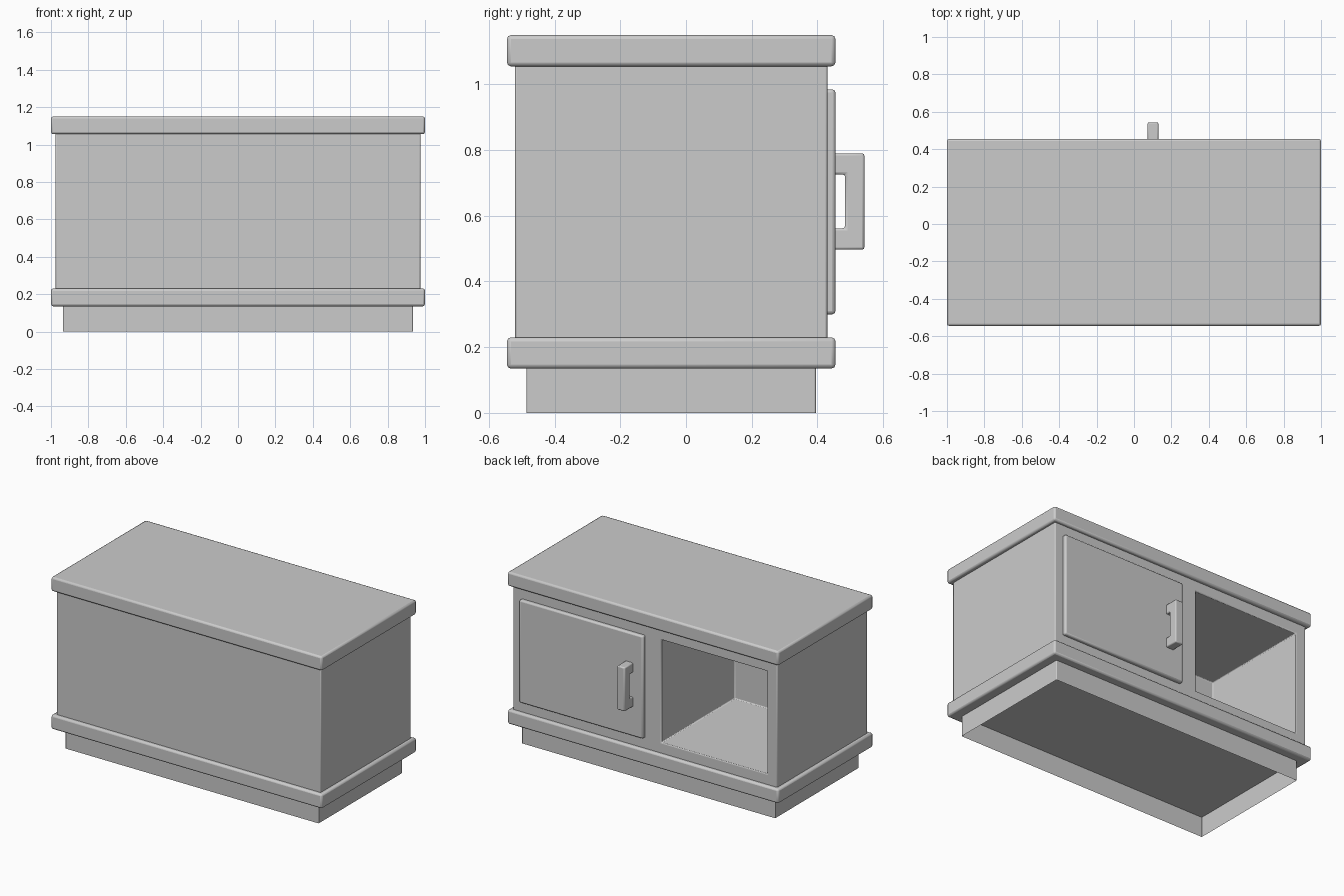
import bpy
import bmesh

cube = bpy.data.objects.get("Cube")
if cube:
    bpy.data.objects.remove(cube, do_unlink=True)


def add_object(name, bm):
    mesh = bpy.data.meshes.new(name)
    bmesh.ops.recalc_face_normals(bm, faces=bm.faces)
    bm.to_mesh(mesh)
    bm.free()
    obj = bpy.data.objects.new(name, mesh)
    bpy.context.collection.objects.link(obj)
    return obj


def activate(obj):
    bpy.ops.object.select_all(action="DESELECT")
    obj.select_set(True)
    bpy.context.view_layer.objects.active = obj


def soften(obj, width):
    bevel = obj.modifiers.new("Rounded edges", "BEVEL")
    bevel.width = width
    bevel.segments = 2
    bevel.limit_method = "ANGLE"
    activate(obj)
    bpy.ops.object.shade_smooth_by_angle()


def box(name, x, y, z, open_ends=False):
    """Box from (min, max) ranges, optionally without top and bottom."""
    bm = bmesh.new()
    bmesh.ops.create_cube(bm, size=1)
    for v in bm.verts:
        for i, (low, high) in enumerate((x, y, z)):
            v.co[i] = high if v.co[i] > 0 else low
    if open_ends:
        bm.normal_update()
        ends = [f for f in bm.faces if abs(f.normal.z) > 0.9]
        bmesh.ops.delete(bm, geom=ends, context="FACES_ONLY")
    return add_object(name, bm)


# Base skirt, hollow underneath
skirt = box("base_skirt", (-0.935, 0.935), (-0.485, 0.395), (0, 0.14), open_ends=True)
soften(skirt, 0.004)

# Overhanging bottom and top slabs
for name, z in (("bottom_slab", (0.135, 0.23)), ("top_slab", (1.055, 1.15))):
    soften(box(name, (-1, 1), (-0.545, 0.455), z), 0.012)

# Cabinet body with an open compartment beside the door
panel_z = (0.30, 0.985)
body = box("cabinet_body", (-0.975, 0.975), (-0.52, 0.43), (0.2, 1.08))
cutter = box("compartment_cutter", (-0.90, -0.12), (-0.34, 0.6), panel_z)
cutter.hide_render = True
cut = body.modifiers.new("Compartment", "BOOLEAN")
cut.operation = "DIFFERENCE"
cut.solver = "EXACT"
cut.object = cutter
activate(body)
bpy.ops.object.modifier_apply(modifier=cut.name)
bpy.data.objects.remove(cutter, do_unlink=True)
soften(body, 0.006)

# Door panel
soften(box("door", (0.0, 0.915), (0.42, 0.455), panel_z), 0.01)

# C-shaped pull handle, extruded from its side profile
profile = [(0.445, 0.497), (0.543, 0.497), (0.543, 0.79), (0.445, 0.79),
           (0.445, 0.726), (0.484, 0.726), (0.484, 0.562), (0.445, 0.562)]
bm = bmesh.new()
side = bm.faces.new([bm.verts.new((0.073, y, z)) for y, z in profile])
grown = bmesh.ops.extrude_face_region(bm, geom=[side])["geom"]
bmesh.ops.translate(bm, vec=(0.057, 0, 0),
                    verts=[g for g in grown if isinstance(g, bmesh.types.BMVert)])
soften(add_object("door_handle", bm), 0.007)
